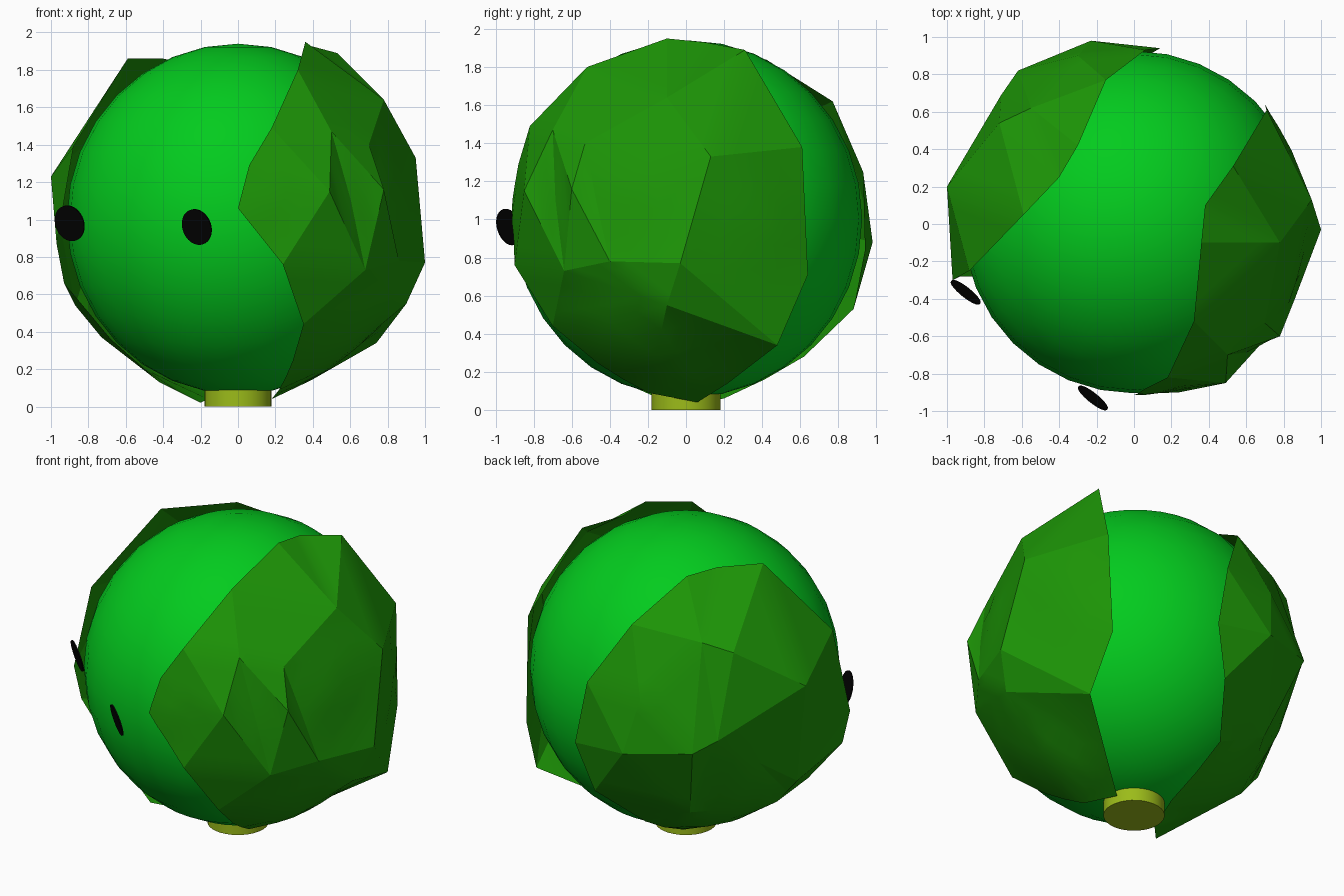
import bpy, bmesh, math
from mathutils import Vector
from mathutils.geometry import delaunay_2d_cdt

cube = bpy.data.objects.get("Cube")
if cube:
    bpy.data.objects.remove(cube, do_unlink=True)

CENTRE = Vector((0, 0.01, 1.003))
HEAD_SIZE = Vector((0.915, 0.915, 0.937))
LEAF_GAP = 1.012


def make_material(name, red, green, blue):
    material = bpy.data.materials.new(name)
    material.use_nodes = True
    colour = (red, green, blue, 1)
    material.diffuse_color = colour
    shader = material.node_tree.nodes["Principled BSDF"]
    shader.inputs["Base Color"].default_value = colour
    shader.inputs["Roughness"].default_value = 0.8
    return material


bright_green = make_material("bright_green", 0.001, 0.6, 0.013)
leaf_green = make_material("leaf_green", 0.012, 0.3, 0.002)
stem_yellow = make_material("stem_yellow_green", 0.33, 0.5, 0.01)
eye_black = make_material("eye_black", 0.001, 0.001, 0.001)


def finish(obj, name, material, angle):
    obj.name = name
    obj.data.name = name
    obj.data.materials.append(material)
    bpy.ops.object.select_all(action="DESELECT")
    obj.select_set(True)
    bpy.context.view_layer.objects.active = obj
    bpy.ops.object.shade_smooth_by_angle(angle=math.radians(angle))
    return obj


def keep_outside_head(point):
    """Lift a point that would sink into the head."""
    offset = point - CENTRE
    unit = Vector([a / b for a, b in zip(offset, HEAD_SIZE)])
    return CENTRE + offset * max(1, LEAF_GAP / unit.length)


def add_leaf(name, border, inner, folds):
    """Skin a border and its named inner points, with creases along the folds."""
    names = list(inner)
    points = [Vector(p) for p in border + list(inner.values())]
    rays = [(p - CENTRE).normalized() for p in points]
    axis = sum(rays, Vector()).normalized()
    turn = axis.rotation_difference(Vector((0, 0, 1)))
    flat = []
    for ray in rays:
        local = turn @ ray
        flat.append(local.xy / (1 + local.z))
    creases = [tuple(len(border) + names.index(n) for n in fold.split("-"))
               for fold in folds.split()]
    result = delaunay_2d_cdt(flat, creases, [list(range(len(border)))], 1, 1e-5)
    flat_verts, faces, sources = result[0], result[2], result[3]

    bm = bmesh.new()
    verts = [bm.verts.new(points[source[0]]) for source in sources if source]
    for face in faces:
        bm.faces.new([verts[i] for i in face])
    loose = [v for v in bm.verts if not v.link_faces]
    bmesh.ops.delete(bm, geom=loose, context="VERTS")

    # Split the panels and keep them lying outside the round head
    for _ in range(2):
        bmesh.ops.subdivide_edges(bm, edges=bm.edges[:], cuts=1, use_grid_fill=True)
        for v in bm.verts:
            v.co = keep_outside_head(v.co)
    bmesh.ops.triangulate(bm, faces=bm.faces[:])
    bm.normal_update()
    for face in bm.faces:
        if face.normal.dot(face.calc_center_median() - CENTRE) < 0:
            face.normal_flip()
    mesh = bpy.data.meshes.new(name)
    bm.to_mesh(mesh)
    bm.free()
    obj = bpy.data.objects.new(name, mesh)
    bpy.context.collection.objects.link(obj)
    return finish(obj, name, leaf_green, 15)


# Round head
bpy.ops.mesh.primitive_uv_sphere_add(segments=32, ring_count=16, radius=1, location=CENTRE)
bpy.context.object.scale = HEAD_SIZE
finish(bpy.context.object, "cabbage_head", bright_green, 40)

# Short stem
bpy.ops.mesh.primitive_cylinder_add(vertices=32, radius=0.18, depth=0.09, location=(0, 0, 0.045))
finish(bpy.context.object, "stem", stem_yellow, 40)

# Thin eye discs, both facing the same way and tipped slightly down
facing = Vector((-0.62, -0.78, -0.25))
for name, x, y, z in (("right_eye", -0.9, -0.365, 0.98), ("left_eye", -0.22, -0.93, 0.96)):
    bpy.ops.mesh.primitive_cylinder_add(vertices=32, radius=0.098, depth=0.008, location=(x, y, z))
    eye = bpy.context.object
    eye.rotation_euler = facing.to_track_quat("Z", "Y").to_euler()
    finish(eye, name, eye_black, 40)

# Outer leaf wrapped over the left side
add_leaf(
    "left_outer_leaf",
    border=[(.38, .1, 1.93), (.36, -.1, 1.95), (.32, -.52, 1.8), (.18, -.82, 1.49),
            (.06, -.88, 1.29), (0, -.91, 1.06), (.24, -.9, .76), (.35, -.7, .44),
            (.22, -.2, .09), (.18, .06, .04), (.39, .22, .14), (.74, .48, .34),
            (.7, .64, .71), (.71, .61, 1.38), (.53, .31, 1.89)],
    inner={"front_peak": (.5, -.7, 1.47), "front_bulge": (.49, -.85, 1.15),
           "fold_ridge": (.78, -.6, 1.16), "side_peak": (.7, -.53, 1.4),
           "fold_foot": (.68, -.64, .73), "side_foot": (.86, -.4, .78),
           "shoulder": (.95, .13, 1.33), "hip": (1, -.03, .77),
           "crown": (.78, -.1, 1.64), "heel": (.9, -.1, .55)},
    folds="front_peak-front_bulge front_peak-fold_foot side_peak-fold_ridge "
          "side_peak-side_foot fold_ridge-fold_foot hip-heel")

# Outer leaf wrapped over the right side and back
add_leaf(
    "right_outer_leaf",
    border=[(-.59, .05, 1.86), (-.4, .25, 1.86), (-.3, .42, 1.84), (-.15, .77, 1.62),
            (.06, .93, 1.25), (.14, .94, .84), (.04, .88, .53), (-.14, .62, .28),
            (-.12, .2, .06), (-.2, -.05, .02), (-.42, -.3, .13), (-.68, -.28, .36),
            (-.93, -.28, .66), (-.97, -.3, .87), (-.88, -.25, 1.39)],
    inner={"shoulder": (-1, .2, 1.23), "crown": (-.72, .54, 1.5),
           "side_peak": (-.55, .62, 1.55), "side_foot": (-.71, .69, .98),
           "hip": (-.87, .1, .54), "back_peak": (-.3, .9, 1.22),
           "fold_ridge": (-.62, .82, .92), "back_bulge": (-.23, .98, .88),
           "fold_foot": (-.47, .63, .43), "heel": (-.73, .11, .37)},
    folds="back_peak-back_bulge back_peak-fold_ridge side_peak-fold_ridge "
          "side_peak-side_foot side_foot-hip fold_ridge-fold_foot crown-shoulder "
          "shoulder-hip side_foot-heel")
